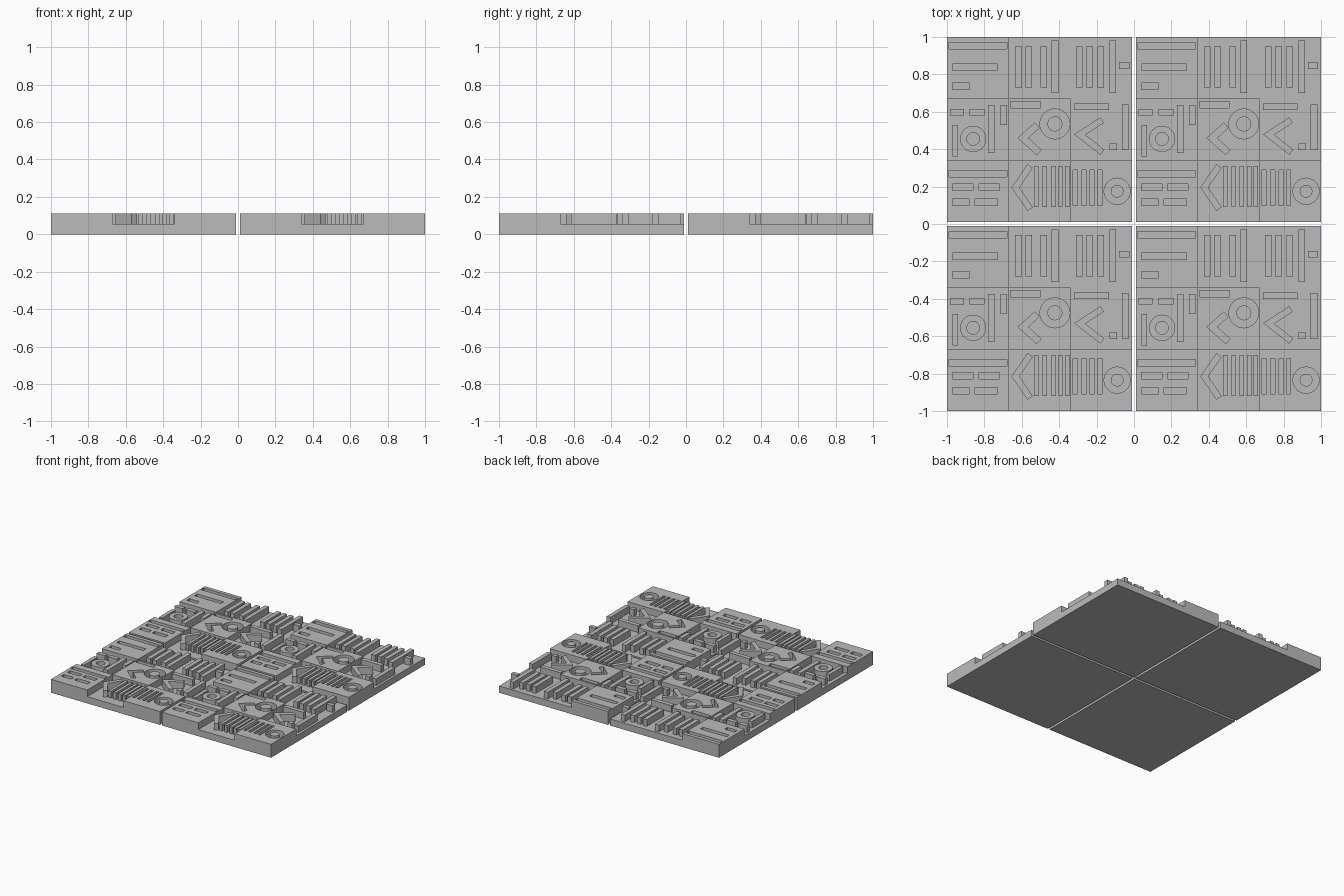
import bpy
import bmesh
from math import cos, sin, pi
from mathutils import Vector

default_cube = bpy.data.objects.get("Cube")
if default_cube:
    bpy.data.objects.remove(default_cube, do_unlink=True)

stone = bpy.data.materials.new("stone grey")
stone.use_nodes = True
grey = (0.5, 0.5, 0.5, 1)
stone.diffuse_color = grey
stone.node_tree.nodes["Principled BSDF"].inputs["Base Color"].default_value = grey

# Plan positions are in hundredths of a unit from the tile's front left corner
UNIT = 0.01
TILE = 99
CELL = TILE / 3
FLOOR = 0.055
TOP = 0.11


def prism(bm, outline, low, high):
    """Upright solid over a counter-clockwise plan outline."""
    bottom = [bm.verts.new((x * UNIT, y * UNIT, low)) for x, y in outline]
    top = [bm.verts.new((x * UNIT, y * UNIT, high)) for x, y in outline]
    bm.faces.new(bottom[::-1])
    bm.faces.new(top)
    count = len(outline)
    for i in range(count):
        j = (i + 1) % count
        bm.faces.new((bottom[i], bottom[j], top[j], top[i]))


def block(bm, left, right, front, back, low, high):
    prism(bm, [(left, front), (right, front), (right, back), (left, back)], low, high)


class Relief:
    """Collects bars, rings and chevrons that share one height range."""

    def __init__(self, low, high):
        self.bm = bmesh.new()
        self.span = (low, high)

    def posts(self, lefts, width, front, back):
        for left in lefts:
            block(self.bm, left, left + width, front, back, *self.span)

    def bar(self, left, right, front, depth=3.5):
        block(self.bm, left, right, front, front + depth, *self.span)

    def ring(self, x, y, outer, inner, sides=32):
        loops = []
        for radius, z in [(outer, 0), (outer, 1), (inner, 1), (inner, 0)]:
            loops.append([
                self.bm.verts.new((
                    (x + radius * cos(2 * pi * i / sides)) * UNIT,
                    (y + radius * sin(2 * pi * i / sides)) * UNIT,
                    self.span[z]))
                for i in range(sides)])
        for k in range(len(loops)):
            a, b = loops[k], loops[(k + 1) % len(loops)]
            for i in range(sides):
                j = (i + 1) % sides
                self.bm.faces.new((a[i], a[j], b[j], b[i]))

    def chevron(self, upper, apex, lower, width=3.5):
        upper, apex, lower = Vector(upper), Vector(apex), Vector(lower)
        down = (apex - upper).normalized()
        out = (lower - apex).normalized()
        n_down = Vector((-down.y, down.x)) * width
        n_out = Vector((-out.y, out.x)) * width
        mitre = (n_down + n_out).normalized()
        inner = apex + mitre * (width / mitre.dot(n_down.normalized()))
        outline = [upper, apex, lower, lower + n_out, inner, upper + n_down]
        prism(self.bm, outline, *self.span)


def finish(name, bm):
    bmesh.ops.recalc_face_normals(bm, faces=bm.faces)
    mesh = bpy.data.meshes.new(name)
    bm.to_mesh(mesh)
    bm.free()
    mesh.materials.append(stone)
    obj = bpy.data.objects.new(name, mesh)
    bpy.context.collection.objects.link(obj)
    return obj


# Base slab of one tile
slab_bm = bmesh.new()
block(slab_bm, 0, TILE, 0, TILE, 0, FLOOR)
slab = finish("tile_base", slab_bm)

# Raised square panels
panel_bm = bmesh.new()
for column, row in [(0, 0), (2, 0), (1, 1), (0, 2)]:
    block(panel_bm, column * CELL, (column + 1) * CELL,
          row * CELL, (row + 1) * CELL, FLOOR, TOP)
panels = finish("raised_panels", panel_bm)

# Grooves cut through the raised panels
grooves = Relief(FLOOR - 0.02, TOP + 0.02)
# back left panel
grooves.bar(1, 32, 92.5)
grooves.bar(3, 27, 81)
grooves.bar(3, 12, 71)
# middle panel
grooves.bar(34, 50, 61)
grooves.ring(57.7, 52.5, 8, 4)
grooves.chevron((47, 53), (38, 45), (48, 36))
# front left panel
grooves.bar(1, 32, 24)
grooves.bar(3, 14, 17)
grooves.bar(17, 28, 17)
grooves.bar(3, 12, 9)
grooves.bar(15, 27, 9)
# front right panel
grooves.posts([67.5, 72, 76.5, 80.5], 2.3, 9, 28)
grooves.ring(91, 16.5, 7, 3.4)
cutter = finish("groove_cutter", grooves.bm)
cutter.hide_render = True

cut = panels.modifiers.new("grooves", "BOOLEAN")
cut.operation = "DIFFERENCE"
cut.solver = "EXACT"
cut.object = cutter
bpy.context.view_layer.objects.active = panels
bpy.ops.object.modifier_apply(modifier=cut.name)
bpy.data.objects.remove(cutter, do_unlink=True)

# Raised ornaments on the lower floor
ridges = Relief(FLOOR, TOP)
# back middle
ridges.posts([36.5, 42, 50], 3.5, 72, 94)
ridges.posts([56], 3.5, 69, 97)
# back right
ridges.posts([69, 74.5, 80.5], 3.5, 72, 94)
ridges.posts([87], 3.5, 69, 97)
ridges.bar(92, 97.5, 82)
# middle left
ridges.bar(1.5, 9, 57)
ridges.bar(12, 20, 57)
ridges.posts([3], 3, 35, 52)
ridges.ring(14, 44.5, 7, 3.4)
ridges.posts([22], 3.5, 37, 62.5)
ridges.posts([28.5], 3.5, 52, 62.5)
# middle right
ridges.bar(68, 86.5, 60)
ridges.chevron((82, 56), (68, 47), (82, 36))
ridges.posts([93.5], 3.5, 38.5, 63)
ridges.bar(87, 91, 38.5)
# front middle
ridges.chevron((43, 31), (34.5, 18.5), (43, 6))
ridges.posts([46.5, 51, 55.5, 59.5, 63], 2.4, 8, 30)
ornaments = finish("raised_ornaments", ridges.bm)

# Four tiles laid out with a narrow gap, sharing their meshes
parts = [slab, panels, ornaments]
for x_side, x in [("right", -1), ("left", 1 - TILE * UNIT)]:
    for y_side, y in [("front", -1), ("back", 1 - TILE * UNIT)]:
        for part in parts:
            copy = part.copy()
            copy.name = f"{y_side}_{x_side}_{part.name}"
            copy.location = (x, y, 0)
            bpy.context.collection.objects.link(copy)
for part in parts:
    bpy.data.objects.remove(part, do_unlink=True)
